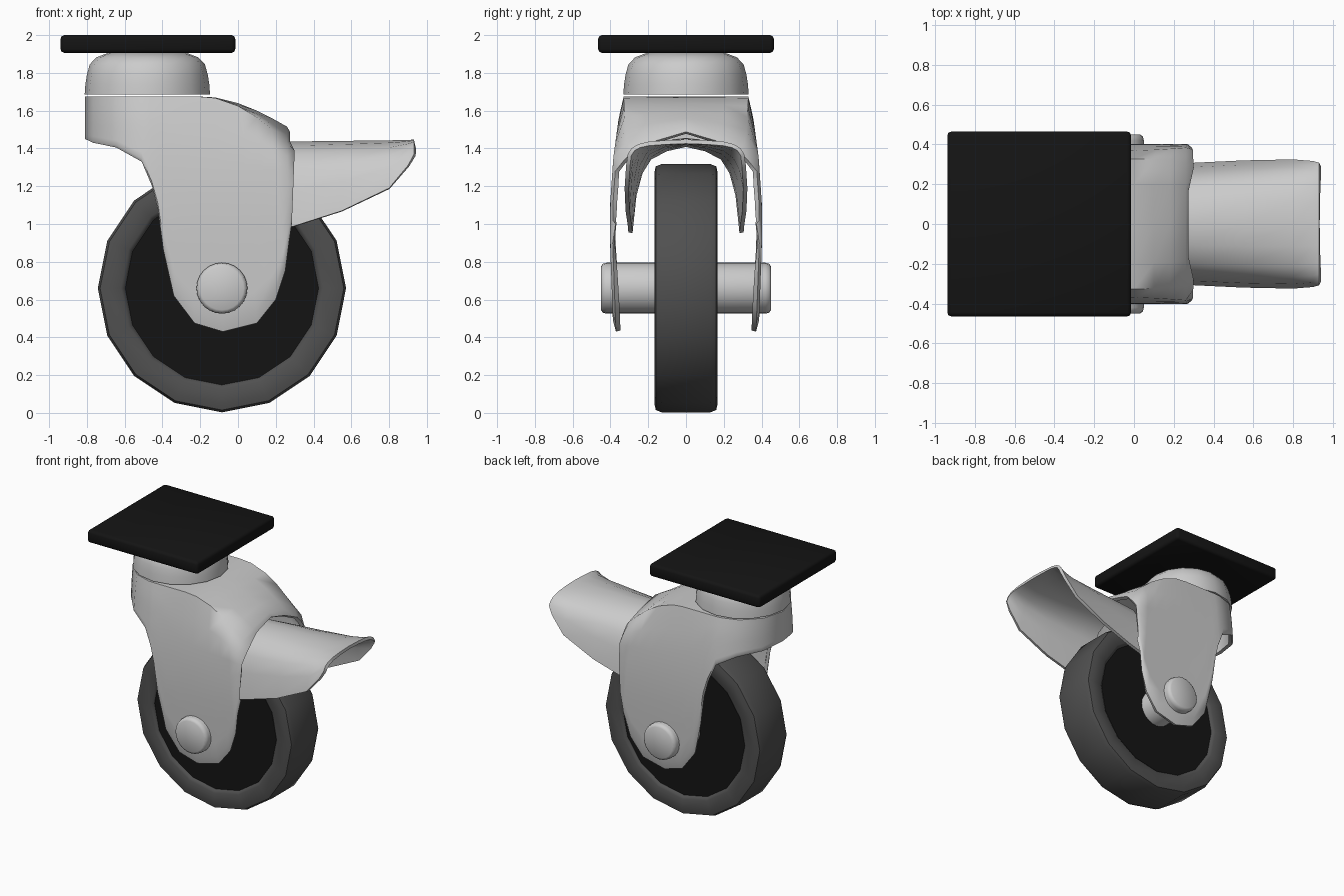
import bpy, bmesh, math

if "Cube" in bpy.data.objects:
    bpy.data.objects.remove(bpy.data.objects["Cube"])

def material(name, v):
    m = bpy.data.materials.new(name)
    m.diffuse_color = (v, v, v, 1)
    m.use_nodes = True
    m.node_tree.nodes["Principled BSDF"].inputs["Base Color"].default_value = m.diffuse_color
    return m

BLACK = material("black", 0.007)
RUBBER = material("rubber", 0.08)

def finish(name, bm, mat=None, thickness=0, angle=55, recalc=True):
    bmesh.ops.remove_doubles(bm, verts=bm.verts, dist=1e-4)
    if recalc:
        bmesh.ops.recalc_face_normals(bm, faces=bm.faces)
    me = bpy.data.meshes.new(name)
    bm.to_mesh(me)
    bm.free()
    ob = bpy.data.objects.new(name, me)
    bpy.context.collection.objects.link(ob)
    if mat:
        me.materials.append(mat)
    bpy.ops.object.select_all(action='DESELECT')
    ob.select_set(True)
    bpy.context.view_layer.objects.active = ob
    if thickness:
        mod = ob.modifiers.new("thickness", 'SOLIDIFY')
        mod.thickness = thickness
        mod.offset = -1
        bpy.ops.object.modifier_apply(modifier=mod.name)
    bpy.ops.object.shade_smooth_by_angle(angle=math.radians(angle))
    return ob

def grid(bm, rows, closed=False):
    vs = [[bm.verts.new(p) for p in row] for row in rows]
    n = len(vs)
    for i in range(n if closed else n - 1):
        a, b = vs[i], vs[(i + 1) % n]
        for j in range(len(a) - 1):
            bm.faces.new((a[j], b[j], b[j + 1], a[j + 1]))

def lathe(name, profile, sides, place, mat=None):
    # profile is (radius, height); it starts and ends on the axis
    bm = bmesh.new()
    rows = []
    for k in range(sides):
        t = 2 * math.pi * k / sides
        rows.append([place(r * math.cos(t), r * math.sin(t), h) for r, h in profile])
    grid(bm, rows, closed=True)
    return finish(name, bm, mat)

def shell(name, columns, thickness):
    # each column is a half section from the centre top to the lower edge, mirrored in y
    bm = bmesh.new()
    grid(bm, [[(x, -y, z) for x, y, z in reversed(c)] + c[1:] for c in columns])
    return finish(name, bm, None, thickness, 60, recalc=False)

def lerp(a, b, t):
    return a + (b - a) * t

# Mounting plate
bm = bmesh.new()
bmesh.ops.create_cube(bm, size=1)
for v in bm.verts:
    v.co = (v.co.x * 0.925 - 0.477, v.co.y * 0.93, v.co.z * 0.094 + 1.953)
bmesh.ops.bevel(bm, geom=bm.edges[:], offset=0.02, segments=2, affect='EDGES', profile=0.5)
finish("mounting_plate", bm, BLACK)

# Swivel housing
lathe("swivel_housing",
      [(0, 1.685), (0.332, 1.685), (0.328, 1.74), (0.32, 1.79), (0.305, 1.845), (0.27, 1.882),
       (0.21, 1.905), (0, 1.907)],
      16, lambda a, b, h: (a - 0.48, b, h))

# Wheel and axle share one centre
def on_axle(a, b, h):
    return (a - 0.085, h, b + 0.66)

def both_ends(half):
    return half + [(r, -h) for r, h in reversed(half)]

lathe("tyre", both_ends([(0, 0.1), (0.51, 0.1), (0.512, 0.15), (0.535, 0.165), (0.61, 0.168),
                         (0.645, 0.16), (0.657, 0.13)]), 16, on_axle, RUBBER)
lathe("wheel_hub", both_ends([(0, 0.145), (0.512, 0.145)]), 16, on_axle, BLACK)
lathe("axle", both_ends([(0, 0.45), (0.115, 0.45), (0.13, 0.44), (0.135, 0.42)]), 24, on_axle)

# Fork: one pressed sheet, flat under the swivel and falling to two legs
PROFILE = [(0.43, 0.385), (0.9, 0.402), (1.1, 0.402), (1.35, 0.385), (1.55, 0.358), (1.68, 0.33)]

def leg_y(z):
    for (z0, y0), (z1, y1) in zip(PROFILE, PROFILE[1:]):
        if z <= z1:
            return lerp(y0, y1, (z - z0) / (z1 - z0))
    return PROFILE[-1][1]

# top x, top z, shoulder half width, shoulder drop, bottom x, bottom z
FORK = [(-0.81, 1.675, 0.0, 0, -0.81, 1.45), (-0.766, 1.675, 0.165, 0, -0.766, 1.43),
        (-0.645, 1.675, 0.286, 0, -0.645, 1.405), (-0.52, 1.675, 0.327, 0, -0.51, 1.33),
        (-0.47, 1.675, 0.33, 0, -0.455, 1.2), (-0.41, 1.675, 0.33, 0, -0.425, 1.08),
        (-0.35, 1.675, 0.33, 0, -0.395, 0.86), (-0.29, 1.675, 0.33, 0, -0.34, 0.62),
        (-0.21, 1.675, 0.33, 0, -0.23, 0.475), (-0.12, 1.67, 0.33, 0.003, -0.08, 0.43),
        (0.0, 1.64, 0.328, 0.015, 0.1, 0.475), (0.1, 1.6, 0.325, 0.035, 0.2, 0.6),
        (0.18, 1.56, 0.32, 0.06, 0.25, 0.75), (0.26, 1.515, 0.31, 0.085, 0.27, 0.9),
        (0.3, 1.488, 0.28, 0.1, 0.285, 1.0)]
LAST = len(FORK) - 1
columns = []
for i, (xt, zt, w, drop, xb, zb) in enumerate(FORK):
    k = w / 0.33 if i < 4 else 1
    zs = zt - drop
    xc = xt - (0.025 if i == LAST else 0)
    col = [(xc, 0, zt), (xc, w * 0.6, zt - drop * 0.5), (xt, w, zs)]
    for t in (0.14, 0.28, 0.43, 0.58, 0.73, 0.86, 0.95, 1):
        z = lerp(zs, zb, t)
        y = k * leg_y(z)
        if i == LAST:                       # rolled front edge and open arch
            y = lerp(w, y - 0.015, min(1, t * 4))
        if t == 1:                          # rolled lower edge
            y = max(0, y - 0.014)
        col.append((lerp(xt, xb, t), y, z))
    columns.append(col)
shell("fork", columns, 0.025)

# Brake pedal: arched sheet, shallower toward the tip
PEDAL = [(0.17, 1.43, 0.305, 0.955), (0.3, 1.437, 0.308, 0.99), (0.55, 1.44, 0.32, 1.07),
         (0.8, 1.443, 0.325, 1.19), (0.9, 1.445, 0.317, 1.31), (0.932, 1.447, 0.308, 1.37)]
ARCH = [(0, 0), (0.35, 0.05), (0.65, 0.15), (0.82, 0.32), (0.93, 0.58), (1, 1)]
shell("brake_pedal", [[(x, w * a, lerp(zt, zb, d)) for a, d in ARCH] for x, zt, w, zb in PEDAL], 0.022)
